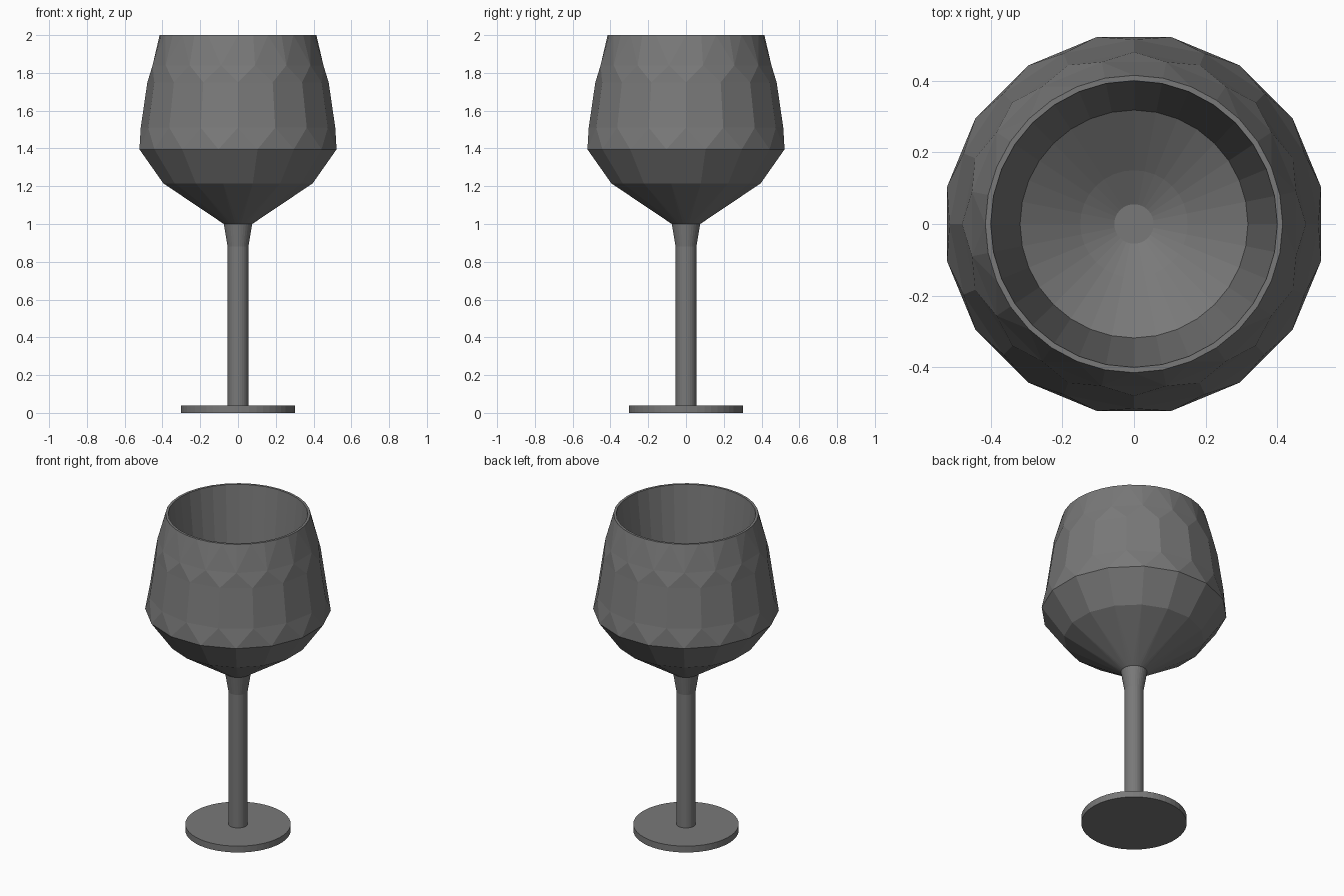
import bpy, bmesh
from math import sin, cos, pi, radians

if "Cube" in bpy.data.objects:
    bpy.data.objects.remove(bpy.data.objects["Cube"])

# Dark grey glass
glass = bpy.data.materials.new("dark_glass")
glass.diffuse_color = (0.19, 0.19, 0.19, 1)
glass.use_nodes = True
glass.node_tree.nodes["Principled BSDF"].inputs["Base Color"].default_value = glass.diffuse_color


def ring(bm, r, z, n=32, start=11.25):
    """Ring of n points; returns (vertices, start angle, step)."""
    a0, step = radians(start), 2 * pi / n
    verts = [bm.verts.new((r * cos(a0 + i * step), r * sin(a0 + i * step), z)) for i in range(n)]
    return verts, a0, step


def stitch(bm, low, high):
    """Join two rings, even when their counts or rotation differ."""
    (a, a0, sa), (b, b0, sb) = low, high
    i = j = 0
    while i < len(a) or j < len(b):
        mid_a = a0 + (i + 0.5) * sa if i < len(a) else 99
        mid_b = b0 + (j + 0.5) * sb if j < len(b) else 99
        pa, pb = a[i % len(a)], b[j % len(b)]
        na, nb = a[(i + 1) % len(a)], b[(j + 1) % len(b)]
        if abs(mid_a - mid_b) < 1e-4:
            bm.faces.new((pa, na, nb, pb))
            i, j = i + 1, j + 1
        elif mid_a < mid_b:
            bm.faces.new((pa, na, pb))
            i += 1
        else:
            bm.faces.new((pa, nb, pb))
            j += 1


def lathe(name, profile):
    """Stack rings along a profile, cap both ends and make an object."""
    bm = bmesh.new()
    rings = [ring(bm, *p) for p in profile]
    for low, high in zip(rings, rings[1:]):
        stitch(bm, low, high)
    bm.faces.new(rings[0][0])
    bm.faces.new(rings[-1][0])
    bmesh.ops.recalc_face_normals(bm, faces=bm.faces)
    mesh = bpy.data.meshes.new(name)
    bm.to_mesh(mesh)
    bm.free()
    mesh.materials.append(glass)
    obj = bpy.data.objects.new(name, mesh)
    bpy.context.collection.objects.link(obj)
    return obj


# Round foot
lathe("foot", [(0.302, 0.0, 48), (0.302, 0.04, 48)])

# Stem, faceted bowl and round inner cavity as one continuous shell
lathe("stem_and_bowl", [
    # stem
    (0.055, 0.04), (0.055, 0.88), (0.075, 1.0),
    # lower bowl, 16 sides
    (0.403, 1.215, 16), (0.532, 1.395, 16),
    # staggered cut facets
    (0.515, 1.51, 16, 22.5), (0.48, 1.75, 16, 22.5), (0.461, 1.84, 16),
    # rim
    (0.415, 2.0), (0.40, 2.0),
    # cavity
    (0.318, 1.22), (0.15, 1.11), (0.055, 1.06),
])
